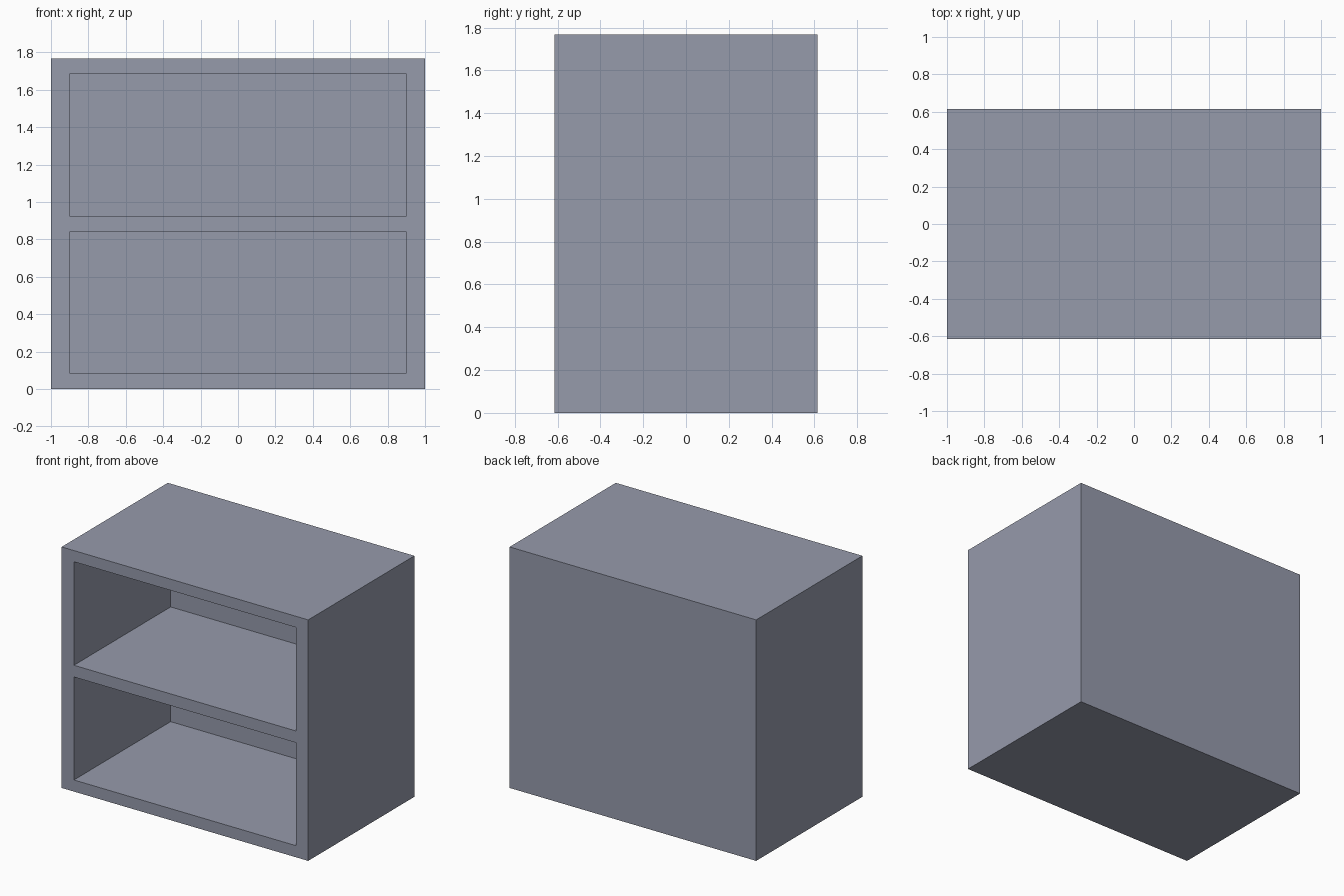
import bpy
import bmesh
import math
from mathutils import Matrix, Vector

if "Cube" in bpy.data.objects:
    bpy.data.objects.remove(bpy.data.objects["Cube"])

# Overall size
W, D, H = 2.0, 1.23, 1.767
SIDE = 0.9                                      # inner half width
BAYS = [(0.085, 0.84), (0.926, 1.685)]          # bottom and top of each opening
DEPTH = 1.12                                    # depth of each bay

grey = bpy.data.materials.new("blue_grey")
grey.diffuse_color = (0.305, 0.325, 0.41, 1.0)
grey.use_nodes = True
grey.node_tree.nodes["Principled BSDF"].inputs["Base Color"].default_value = grey.diffuse_color

# Cabinet body: one solid box
bm = bmesh.new()
bmesh.ops.create_cube(bm, size=1.0, matrix=Matrix.Translation((0, 0, H / 2)) @ Matrix.Diagonal((W, D, H, 1)))


def cut(point, normal):
    bmesh.ops.bisect_plane(bm, geom=bm.verts[:] + bm.edges[:] + bm.faces[:],
                           plane_co=point, plane_no=normal)


# Cut lines around the openings
for x in (-SIDE, SIDE):
    cut((x, 0, 0), (1, 0, 0))
for bay in BAYS:
    for z in bay:
        cut((0, 0, z), (0, 0, 1))


def is_opening(face):
    c = face.calc_center_median()
    return (face.normal.y < -0.9 and abs(c.x) < SIDE
            and any(lo < c.z < hi for lo, hi in BAYS))


# Push the two openings inwards to form the shelf bays
bm.normal_update()
openings = [f for f in bm.faces if is_opening(f)]
pushed = bmesh.ops.extrude_discrete_faces(bm, faces=openings)["faces"]
for f in pushed:
    bmesh.ops.translate(bm, verts=f.verts[:], vec=Vector((0, DEPTH, 0)))

# Merge leftover flat strips and tidy normals
bmesh.ops.dissolve_limit(bm, angle_limit=math.radians(1), verts=bm.verts[:], edges=bm.edges[:])
bmesh.ops.recalc_face_normals(bm, faces=bm.faces[:])

mesh = bpy.data.meshes.new("shelf_cabinet")
bm.to_mesh(mesh)
bm.free()
mesh.materials.append(grey)
cabinet = bpy.data.objects.new("shelf_cabinet", mesh)
bpy.context.collection.objects.link(cabinet)
